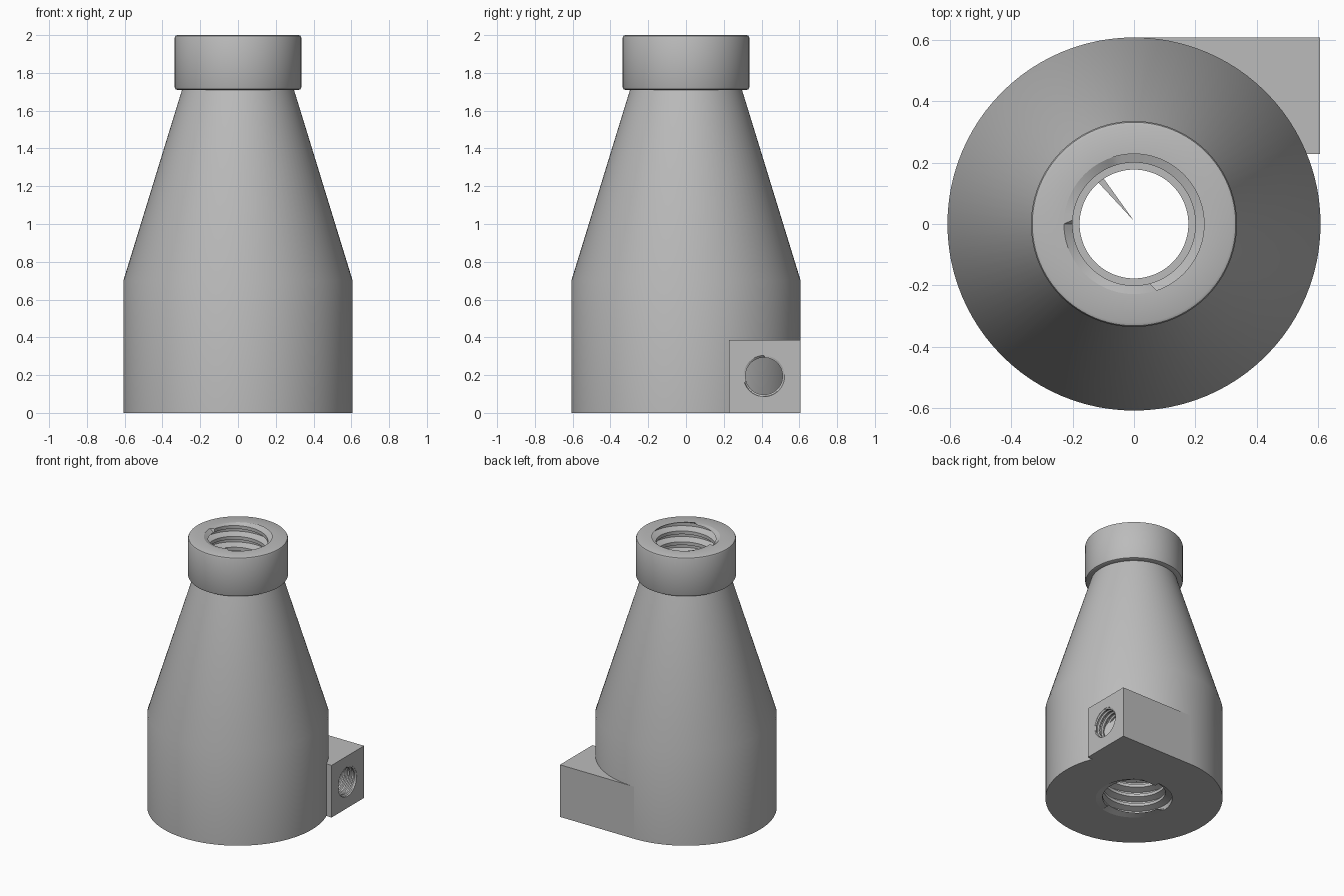
import bpy, bmesh
from math import cos, sin, pi, radians

cube = bpy.data.objects.get("Cube")
if cube:
    bpy.data.objects.remove(cube, do_unlink=True)

grey = bpy.data.materials.new("plain grey")
grey.use_nodes = True
COLOUR = (0.5, 0.5, 0.5, 1)
grey.diffuse_color = COLOUR
grey.node_tree.nodes["Principled BSDF"].inputs["Base Color"].default_value = COLOUR

SEG = 96


def finish(bm, name, smooth=True):
    bmesh.ops.remove_doubles(bm, verts=bm.verts, dist=1e-5)
    bmesh.ops.dissolve_degenerate(bm, edges=bm.edges, dist=1e-5)
    mesh = bpy.data.meshes.new(name)
    bm.to_mesh(mesh)
    bm.free()
    mesh.materials.append(grey)
    obj = bpy.data.objects.new(name, mesh)
    bpy.context.collection.objects.link(obj)
    if smooth:
        bpy.ops.object.select_all(action='DESELECT')
        obj.select_set(True)
        bpy.context.view_layer.objects.active = obj
        bpy.ops.object.shade_smooth_by_angle(angle=radians(30))
    return obj


def sweep(name, rows, point):
    """Turn a surface around z; point(row, turn) gives radius and height."""
    bm = bmesh.new()
    grid = []
    for i in range(SEG + 1):
        a = 2 * pi * i / SEG
        column = []
        for j in range(rows):
            r, z = point(j, i / SEG)
            column.append(bm.verts.new((r * cos(a), r * sin(a), z)))
        grid.append(column)
    for a, b in zip(grid, grid[1:]):
        for j in range(rows - 1):
            bm.faces.new((a[j], b[j], b[j + 1], a[j + 1]))
    return finish(bm, name)


def lathe(name, profile):
    return sweep(name, len(profile), lambda j, t: profile[j])


def thread(name, top, bottom, pitch, crest, root, top_r, bottom_r):
    """Helical inside thread, running downwards so that it faces inwards."""
    shape = [(0, root), (0.3, root), (0.5, crest), (0.8, crest)]
    turns = int((top - bottom) / pitch) + 3

    def point(j, t):
        part, r = shape[j % 4]
        z = top + (1 + t - j // 4 - part) * pitch
        if z >= top:
            return top_r, top
        if z <= bottom:
            return bottom_r, bottom
        return r, z
    return sweep(name, turns * 4, point)


# Tapered body with its flat underside
lathe("tapered_body", [(0.262, 0), (0.607, 0), (0.607, 0.7), (0.295, 1.715)])

# Collar with softened rims
lathe("neck_collar", [(0.28, 1.71), (0.322, 1.71), (0.331, 1.714), (0.335, 1.723),
                      (0.335, 1.987), (0.331, 1.996), (0.322, 2), (0.228, 2)])

# Central bore between the two threaded sockets
lathe("central_bore", [(0.228, 1.62), (0.177, 1.62), (0.177, 0.3), (0.262, 0.3)])
thread("top_thread", 2, 1.62, 0.08, 0.2, 0.25, 0.228, 0.228)
thread("bottom_thread", 0.3, 0, 0.075, 0.215, 0.262, 0.262, 0.262)

# Thin burr left at the end of the lower thread
bm = bmesh.new()
bm.faces.new([bm.verts.new(p) for p in
              ((0, 0.01, 0.13), (-0.1, 0.15, 0.13), (-0.13, 0.15, 0.13))])
finish(bm, "thread_burr", smooth=False)

# Tangential side block
bm = bmesh.new()
bmesh.ops.create_cube(bm, size=1)
for v in bm.verts:
    v.co.x = 0.605 if v.co.x > 0 else 0
    v.co.y = 0.607 if v.co.y > 0 else 0.228
    v.co.z = 0.385 if v.co.z > 0 else 0
block = finish(bm, "side_block", smooth=False)

# Port hole through the block, stopping at the body wall
bpy.ops.mesh.primitive_cylinder_add(vertices=SEG, radius=0.109, depth=0.5,
                                    location=(0.4, 0.413, 0.195), rotation=(0, pi / 2, 0))
cutter = bpy.context.object
cutter.name = "port_cutter"
cutter.hide_render = True
cut = block.modifiers.new("port", 'BOOLEAN')
cut.object = cutter
cut.solver = 'EXACT'
bpy.context.view_layer.objects.active = block
bpy.ops.object.modifier_apply(modifier=cut.name)
bpy.data.objects.remove(cutter, do_unlink=True)

port = thread("port_thread", 0.603, 0.2, 0.035, 0.098, 0.107, 0.109, 0.107)
port.rotation_euler = (0, pi / 2, 0)
port.location = (0, 0.413, 0.195)
